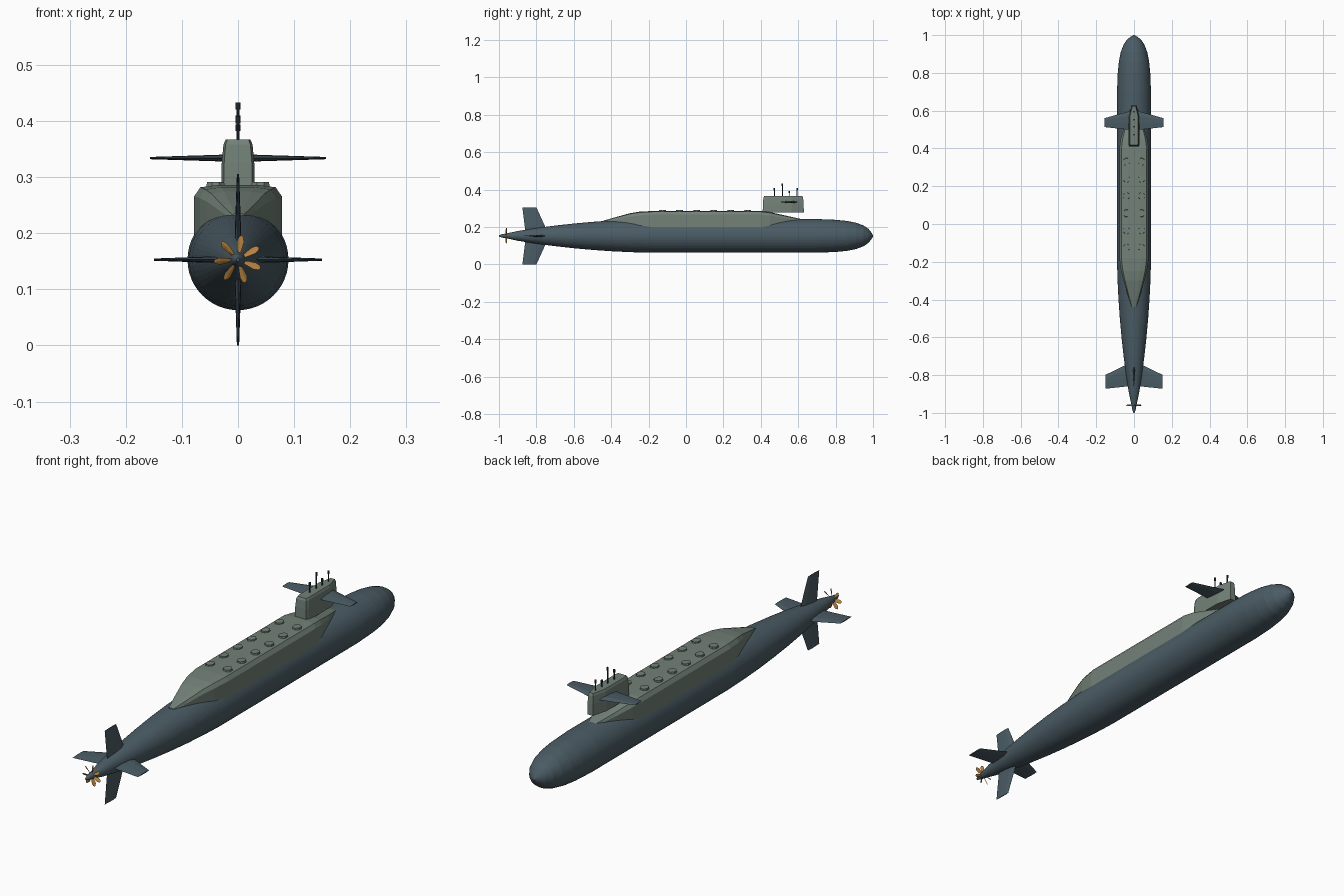
import bpy, bmesh, math
from mathutils import Matrix, Vector

cube = bpy.data.objects.get("Cube")
if cube:
    bpy.data.objects.remove(cube, do_unlink=True)

AXIS = 0.153  # height of the hull centre line


def material(name, rgb):
    m = bpy.data.materials.new(name)
    m.use_nodes = True
    m.diffuse_color = (*rgb, 1)
    m.node_tree.nodes["Principled BSDF"].inputs["Base Color"].default_value = (*rgb, 1)
    return m


HULL = material("slate blue", (0.07, 0.107, 0.13))
DECK = material("grey green", (0.17, 0.22, 0.187))
BRONZE = material("bronze", (0.46, 0.22, 0.05))
DARK = material("dark steel", (0.025, 0.032, 0.038))


def finish(name, bm, mat):
    bmesh.ops.recalc_face_normals(bm, faces=bm.faces[:])
    mesh = bpy.data.meshes.new(name)
    bm.to_mesh(mesh)
    bm.free()
    mesh.materials.append(mat)
    obj = bpy.data.objects.new(name, mesh)
    bpy.context.collection.objects.link(obj)
    return obj


def loft(name, rings, mat, matrix=Matrix()):
    """Skin a list of equal-length closed rings and cap both ends."""
    bm = bmesh.new()
    loops = [[bm.verts.new(matrix @ Vector(p)) for p in ring] for ring in rings]
    n = len(loops[0])
    for a, b in zip(loops, loops[1:]):
        for i in range(n):
            j = (i + 1) % n
            bm.faces.new((a[i], a[j], b[j], b[i]))
    bm.faces.new(loops[0])
    bm.faces.new(loops[-1])
    return finish(name, bm, mat)


def cylinder(name, centre, radius, height, sides, mat, top=1.0):
    bm = bmesh.new()
    bmesh.ops.create_cone(bm, cap_ends=True, segments=sides, radius1=radius,
                          radius2=radius * top, depth=height,
                          matrix=Matrix.Translation(centre)
                          @ Matrix.Rotation(math.pi / sides, 4, "Z"))
    return finish(name, bm, mat)


# Hull: body of revolution, tapered stern and blunt bow
profile = [(-1, .003), (-.985, .009), (-.96, .013), (-.9, .026), (-.8, .042),
           (-.7, .055), (-.6, .066), (-.5, .075), (-.4, .082), (-.3, .087),
           (-.2, .09), (.7, .09), (.8, .086), (.86, .08), (.91, .07),
           (.95, .055), (.975, .038), (.99, .02), (1, .003)]
SIDES = 48
turns = [2 * math.pi * i / SIDES for i in range(SIDES)]
loft("hull", [[(r * math.cos(a), y, AXIS + r * math.sin(a)) for a in turns]
              for y, r in profile], HULL)


# Deck casing: chamfered box section that tapers into the hull at both ends
def casing_ring(y, width, top):
    chamfer = min(.02, (top - .2) * .24)
    half = [(1, .18), (1, top - chamfer), (.86, top - chamfer * .2), (.45, top)]
    right = [(width * x, y, z) for x, z in half]
    return right + [(-x, y, z) for x, y, z in reversed(right)]


stations = [(-.44, .012, .235), (-.38, .032, .252), (-.3, .055, .274),
            (-.25, .068, .282), (-.18, .078, .286), (.4, .078, .286),
            (.45, .07, .28), (.53, .048, .262), (.62, .018, .242)]
loft("deck_casing", [casing_ring(*s) for s in stations], DECK)

# Missile hatches in two rows
for row in range(6):
    for side, label in ((1, "left"), (-1, "right")):
        hatch = cylinder(f"hatch_{label}_{row + 1}", (0, 0, 0), .021, .009, 8, DECK, .93)
        hatch.location = (side * .04, .33 - row * .091, .2865)
        hatch.scale.x = .85


# Sail: tapered plan with a chamfered roof
def sail_ring(z, inset):
    w, back, front = .03 - inset, .41 + inset, .63 - inset
    half = [(w * .85, back), (w, back + .015), (w, .565), (w * .42, front)]
    return [(x, y, z) for x, y in half] + [(-x, y, z) for x, y in reversed(half)]


loft("sail", [sail_ring(z, i) for z, i in
              ((.278, 0), (.325, .001), (.358, .004), (.367, .008))], DECK)


# Fins: (leading y, trailing y, thickness) at root and tip, spanning along +x
def fin(name, start, end, root, tip, angle, height):
    rings = []
    for x, (lead, trail, thick) in ((start, root), (end, tip)):
        chord = lead - trail
        t = thick / 2
        rings.append([(x, lead, 0), (x, lead - chord * .25, t), (x, lead - chord * .6, t * .8),
                      (x, trail, 0), (x, lead - chord * .6, -t * .8), (x, lead - chord * .25, -t)])
    place = Matrix.Translation((0, 0, height)) @ Matrix.Rotation(angle, 4, "Y")
    loft(name, rings, HULL, place)


for angle, label in ((0, "left"), (math.pi, "right")):
    fin(f"sail_plane_{label}", .015, .157, (.6, .498, .013), (.56, .513, .004), angle, .334)
    fin(f"stern_plane_{label}", .01, .15, (-.73, -.857, .014), (-.798, -.872, .004), angle, AXIS)
for angle, label in ((-math.pi / 2, "upper"), (math.pi / 2, "lower")):
    fin(f"rudder_{label}", .01, .153, (-.735, -.857, .014), (-.8, -.875, .004), angle, AXIS)

# Propeller: seven pitched, leaf-shaped blades
BLADES = 7
for k in range(BLADES):
    rings = []
    for r, w, pitch in ((.008, .003, 50), (.02, .006, 42), (.032, .0075, 35),
                        (.04, .005, 30), (.043, .0015, 28)):
        c, s = math.cos(math.radians(pitch)), math.sin(math.radians(pitch))
        rings.append([(r, u * w * s + v * c, u * w * c - v * s)
                      for u, v in ((-1, 0), (0, .001), (1, 0), (0, -.001))])
    turn = math.radians(82) + 2 * math.pi * k / BLADES
    place = Matrix.Translation((0, -.96, AXIS)) @ Matrix.Rotation(-turn, 4, "Y")
    loft(f"propeller_blade_{k + 1}", rings, BRONZE, place)

# Masts with small heads
for i, (y, top) in enumerate(((.472, .408), (.515, .433), (.552, .394), (.594, .41)), 1):
    cylinder(f"mast_{i}", (0, y, (.355 + top) / 2), .0028, top - .355, 8, DARK)
    cylinder(f"mast_head_{i}", (0, y, top - .006), .0045, .012, 8, DARK)
